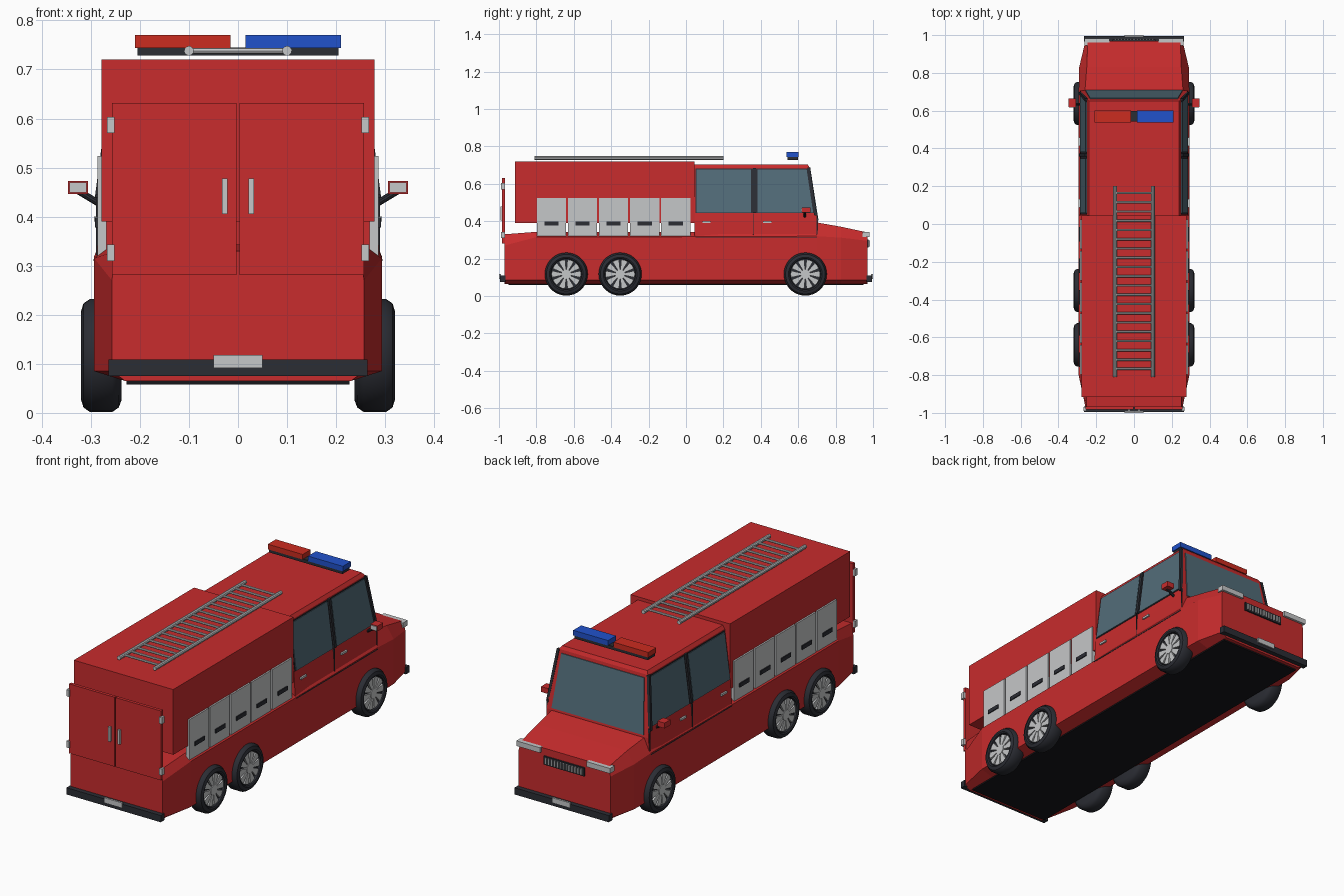
import bpy, bmesh
from math import sin, cos, pi, radians
from mathutils import Vector

if "Cube" in bpy.data.objects:
    bpy.data.objects.remove(bpy.data.objects["Cube"])


def material(name, rgb):
    m = bpy.data.materials.new(name)
    m.use_nodes = True
    m.diffuse_color = (*rgb, 1)
    m.node_tree.nodes["Principled BSDF"].inputs["Base Color"].default_value = (*rgb, 1)
    return m


RED = material("body red", (0.58, 0.025, 0.026))
SILVER = material("silver", (0.56, 0.57, 0.58))
DARK = material("dark trim", (0.024, 0.026, 0.034))
BLACK = material("floor black", (0.008, 0.008, 0.01))
GLASS = material("window glass", (0.085, 0.15, 0.19))
BLUE = material("blue lamp", (0.015, 0.085, 0.6))
LAMP = material("red lamp", (0.6, 0.025, 0.014))


def loft(name, rings, mat, smooth=False):
    """Skin a list of equal-sized point rings and cap both ends."""
    bm = bmesh.new()
    loops = [[bm.verts.new(p) for p in ring] for ring in rings]
    for a, b in zip(loops, loops[1:]):
        for i in range(len(a)):
            j = (i + 1) % len(a)
            bm.faces.new((a[i], a[j], b[j], b[i]))
    bm.faces.new(loops[0])
    bm.faces.new(loops[-1])
    bmesh.ops.recalc_face_normals(bm, faces=bm.faces)
    me = bpy.data.meshes.new(name)
    bm.to_mesh(me)
    bm.free()
    me.materials.append(mat)
    if smooth:
        for p in me.polygons:
            p.use_smooth = True
        me.set_sharp_from_angle(angle=radians(35))
    ob = bpy.data.objects.new(name, me)
    bpy.context.collection.objects.link(ob)
    return ob


def box(name, x, y, z, mat):
    ring = lambda h: [(x[0], y[0], h), (x[1], y[0], h), (x[1], y[1], h), (x[0], y[1], h)]
    return loft(name, [ring(z[0]), ring(z[1])], mat)


def side_box(name, s, x, y, z, mat):
    return box(name, sorted((s * x[0], s * x[1])), y, z, mat)


def rod(name, a, b, r, mat, n=10):
    a, b = Vector(a), Vector(b)
    u = (b - a).orthogonal().normalized()
    v = (b - a).normalized().cross(u)
    ring = lambda c: [c + r * (u * cos(2 * pi * i / n) + v * sin(2 * pi * i / n)) for i in range(n)]
    return loft(name, [ring(a), ring(b)], mat, True)


# Lower body: sections along y of half widths and heights
def body_ring(y, w, shoulder, top_w, top):
    half = [(0.23, 0.065), (w, 0.085), (w, shoulder), (top_w, top)]
    return [(x, y, z) for x, z in half] + [(-x, y, z) for x, z in reversed(half)]


loft("lower_body", [body_ring(*r) for r in (
    (-0.97, 0.257, 0.27, 0.25, 0.33),
    (-0.8, 0.293, 0.315, 0.255, 0.343),
    (0.05, 0.293, 0.317, 0.255, 0.343),
    (0.7, 0.293, 0.32, 0.26, 0.393),
    (0.83, 0.29, 0.312, 0.25, 0.37),
    (0.97, 0.257, 0.295, 0.245, 0.34))], RED)
box("floor", (-0.227, 0.227), (-0.95, 0.95), (0.058, 0.067), BLACK)

# Cab
CAB = [(0.31, 0.288, 0.706), (0.395, 0.285, 0.706), (0.445, 0.281, 0.698),
       (0.688, 0.249, 0.66), (0.704, 0.238, 0.65)]
loft("cab", [[(-w, 0.045, z), (w, 0.045, z), (w, y, z), (-w, y, z)] for z, w, y in CAB], RED)


def cab_x(z):
    (z0, w0, _), (z1, w1, _) = CAB[2:4]
    return w0 + (w1 - w0) * (z - z0) / (z1 - z0)


def side_panel(name, s, yz, lift, mat):
    loft(name, [[(s * (cab_x(z) + d), y, z) for y, z in yz] for d in (-0.004, lift)], mat)


def screen_y(z):
    return 0.706 - 0.157 * (z - 0.395)


loft("windshield", [[(x, screen_y(z) + d, z) for x, z in
     ((-0.257, 0.405), (0.257, 0.405), (0.232, 0.672), (-0.232, 0.672))] for d in (-0.004, 0.004)], GLASS)

for s, side in ((1, "left"), (-1, "right")):
    # Window surround, glass, pillar and door details
    side_panel(side + "_window_surround", s, [(0.05, 0.443), (0.694, 0.443), (0.658, 0.682), (0.05, 0.682)], 0.002, DARK)
    side_panel(side + "_rear_window", s, [(0.057, 0.447), (0.348, 0.447), (0.348, 0.677), (0.057, 0.677)], 0.005, GLASS)
    side_panel(side + "_front_window", s, [(0.382, 0.447), (0.68, 0.447), (0.645, 0.677), (0.382, 0.677)], 0.005, GLASS)
    side_panel(side + "_middle_pillar", s, [(0.357, 0.445), (0.373, 0.445), (0.373, 0.685), (0.357, 0.685)], 0.01, DARK)
    side_panel(side + "_front_pillar", s, [(0.686, 0.43), (0.7, 0.43), (0.664, 0.688), (0.65, 0.688)], 0.01, DARK)
    for y in (0.11, 0.435):
        side_box(side + "_door_handle", s, (0.28, 0.293), (y - 0.022, y + 0.022), (0.39, 0.4), SILVER)
    for y in (0.36, 0.7):
        side_box(side + "_door_seam", s, (0.28, 0.289), (y - 0.002, y + 0.002), (0.32, 0.44), DARK)
    side_box(side + "_sill_seam", s, (0.28, 0.2945), (0.05, 0.7), (0.31, 0.314), DARK)

    # Door mirror
    rod(side + "_mirror_arm", (s * 0.28, 0.635, 0.425), (s * 0.325, 0.635, 0.452), 0.007, DARK)
    side_box(side + "_mirror", s, (0.306, 0.346), (0.62, 0.665), (0.446, 0.473), RED)
    side_box(side + "_mirror_glass", s, (0.309, 0.343), (0.616, 0.622), (0.449, 0.47), SILVER)

    # Equipment lockers
    for i in range(5):
        y = -0.797 + 0.166 * i
        side_box(side + "_locker", s, (0.268, 0.286), (y, y + 0.156), (0.32, 0.524), SILVER)
        side_box(side + "_locker_handle", s, (0.28, 0.291), (y + 0.04, y + 0.116), (0.378, 0.398), DARK)

    # Rear doors with hinges and handles
    side_box(side + "_rear_door", s, (0.003, 0.257), (-0.983, -0.967), (0.281, 0.632), RED)
    for z in (0.31, 0.57):
        side_box(side + "_hinge", s, (0.252, 0.267), (-0.99, -0.968), (z, z + 0.033), SILVER)
    side_box(side + "_rear_handle", s, (0.021, 0.033), (-0.993, -0.98), (0.405, 0.478), SILVER)

    # Headlight
    side_box(side + "_headlight", s, (0.13, 0.262), (0.945, 0.982), (0.316, 0.342), SILVER)

# Rear equipment box
box("equipment_box", (-0.278, 0.278), (-0.915, 0.046), (0.39, 0.72), RED)

# Bumpers and plates
for end, s in (("front", 1), ("rear", -1)):
    box(end + "_bumper", (-0.264, 0.264), sorted((s * 0.965, s * 0.994)), (0.075, 0.109), DARK)
    box(end + "_plate", (-0.05, 0.05), sorted((s * 0.99, s * 1.0)), (0.092, 0.118), SILVER)

# Grille
box("grille", (-0.113, 0.113), (0.965, 0.977), (0.26, 0.303), DARK)
for i in range(13):
    x = -0.1 + i / 60
    box("grille_bar", (x - 0.004, x + 0.004), (0.97, 0.983), (0.266, 0.297), SILVER)

# Roof light bar
box("light_bar_base", (-0.205, 0.205), (0.542, 0.598), (0.728, 0.745), DARK)
box("red_light", (-0.21, -0.015), (0.538, 0.602), (0.744, 0.77), LAMP)
box("blue_light", (0.015, 0.21), (0.538, 0.602), (0.744, 0.77), BLUE)

# Roof ladder
for x in (-0.1, 0.1):
    rod("ladder_rail", (x, -0.81, 0.738), (x, 0.2, 0.738), 0.01, SILVER)
for i in range(20):
    y = -0.767 + 0.049 * i
    rod("ladder_rung", (-0.1, y, 0.738), (0.1, y, 0.738), 0.006, SILVER, 8)


# Wheels
def disc(x, r, y, z, n=36):
    return [(x, y + r * cos(2 * pi * i / n), z + r * sin(2 * pi * i / n)) for i in range(n)]


TYRE = [(0.237, 0.09), (0.243, 0.106), (0.256, 0.115), (0.302, 0.115),
        (0.315, 0.106), (0.32, 0.09), (0.316, 0.083), (0.302, 0.081)]
SPOKE = [(0.022, 0.006), (0.076, 0.018), (0.079, 0.0), (0.076, -0.018), (0.022, -0.006)]
CZ = 0.117
for s, side in ((1, "left"), (-1, "right")):
    for cy in (-0.64, -0.352, 0.638):
        loft(side + "_tyre", [disc(s * x, r, cy, CZ) for x, r in TYRE], DARK, True)
        loft(side + "_hub", [disc(s * x, 0.026, cy, CZ, 16) for x in (0.3, 0.315)], SILVER, True)
        for k in range(10):
            c, d = cos(k * pi / 5), sin(k * pi / 5)
            loft(side + "_spoke", [[(s * x, cy + r * c - t * d, CZ + r * d + t * c) for r, t in SPOKE]
                                   for x in (0.3, 0.312)], SILVER)
